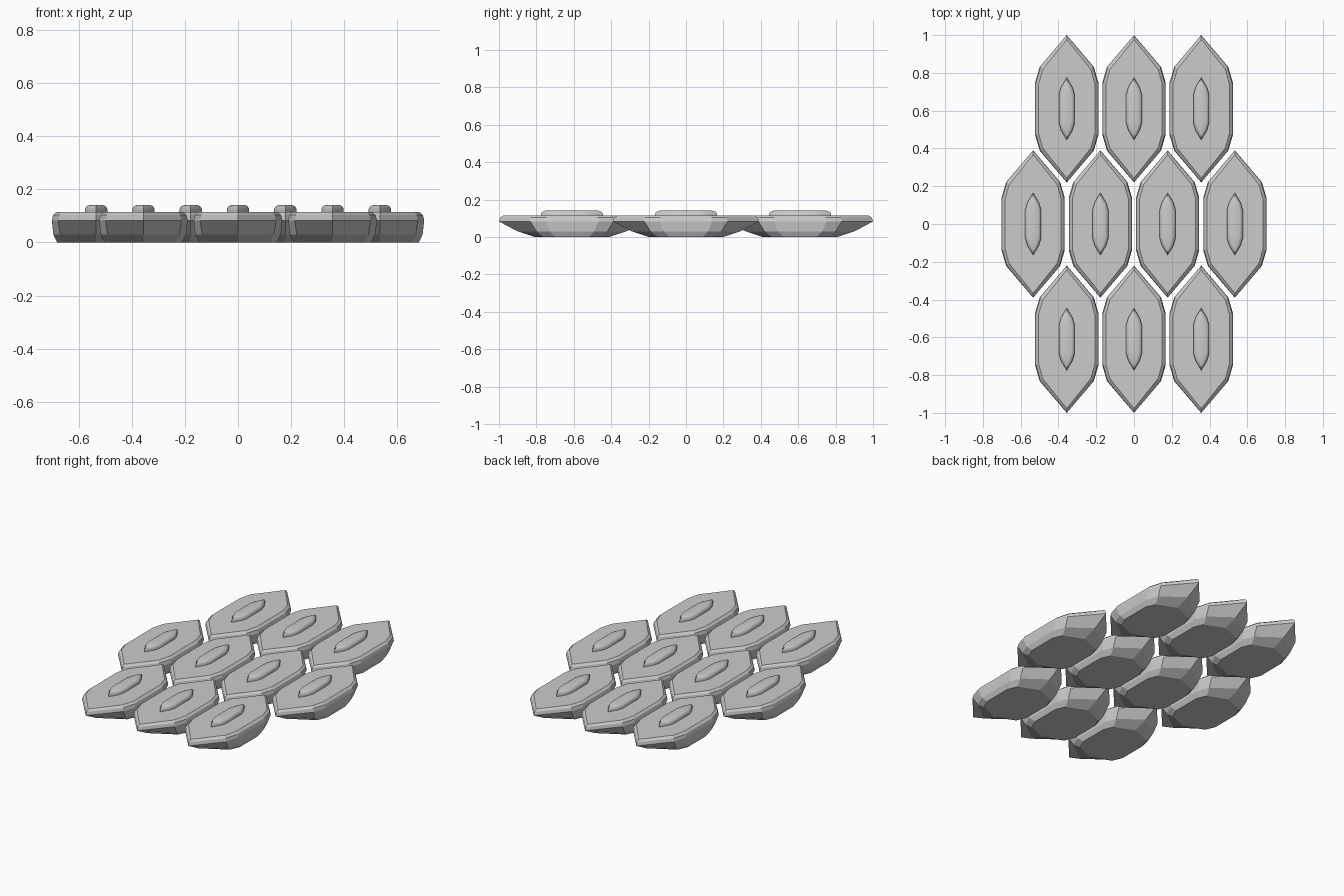
import bpy
import bmesh
import math

if "Cube" in bpy.data.objects:
    bpy.data.objects.remove(bpy.data.objects["Cube"], do_unlink=True)

grey = bpy.data.materials.new("light_grey")
grey.use_nodes = True
colour = (0.6, 0.6, 0.6, 1)
grey.diffuse_color = colour
grey.node_tree.nodes["Principled BSDF"].inputs["Base Color"].default_value = colour


def outline(tip, shoulder, side):
    """Pointed ten-sided outline from its front-right quarter."""
    (sx, sy), (wx, wy) = shoulder, side
    half = [(0, tip), (sx, sy), (wx, wy), (wx, -wy), (sx, -sy)]
    return half + [(-x, -y) for x, y in half]


def loft(name, rings):
    """Skin stacked outlines into a closed mesh."""
    bm = bmesh.new()
    loops = [[bm.verts.new((x, y, z)) for x, y in ring] for z, ring in rings]
    for low, high in zip(loops, loops[1:]):
        n = len(low)
        for i in range(n):
            j = (i + 1) % n
            bm.faces.new((low[i], low[j], high[j], high[i]))
    bm.faces.new(loops[0])
    bm.faces.new(loops[-1])
    bmesh.ops.recalc_face_normals(bm, faces=bm.faces)
    mesh = bpy.data.meshes.new(name)
    bm.to_mesh(mesh)
    bm.free()
    mesh.materials.append(grey)
    return mesh


def scaled(ring, fx, fy):
    return [(x * fx, y * fy) for x, y in ring]


# Tile: keel-shaped underside, full rim, bevelled flat top
rim = outline(0.39, (0.143, 0.222), (0.167, 0.14))
tile_mesh = loft("tile", [
    (0.0, outline(0.2, (0.12, 0.15), (0.146, 0.09))),
    (0.03, outline(0.29, (0.135, 0.19), (0.161, 0.12))),
    (0.083, rim),
    (0.103, scaled(rim, 0.97, 0.985)),
    (0.115, scaled(rim, 0.89, 0.94)),
])

# Ridge: slim rounded stud on each tile
base = outline(0.165, (0.03, 0.115), (0.042, 0.075))
ridge_mesh = loft("ridge", [
    (0.11, base),
    (0.126, base),
    (0.136, scaled(base, 0.87, 0.95)),
    (0.141, scaled(base, 0.6, 0.84)),
])

# Staggered rows of three, four and three
for row, (count, y) in enumerate([(3, -0.61), (4, 0), (3, 0.61)]):
    for i in range(count):
        x = (i - (count - 1) / 2) * 0.356
        for part, mesh in (("tile", tile_mesh), ("ridge", ridge_mesh)):
            obj = bpy.data.objects.new(f"{part}_row{row + 1}_{i + 1}", mesh)
            obj.location = (x, y, 0)
            bpy.context.collection.objects.link(obj)

# Soft shading on the ridges only
ridge = bpy.data.objects["ridge_row1_1"]
bpy.ops.object.select_all(action="DESELECT")
ridge.select_set(True)
bpy.context.view_layer.objects.active = ridge
bpy.ops.object.shade_smooth_by_angle(angle=math.radians(40))
